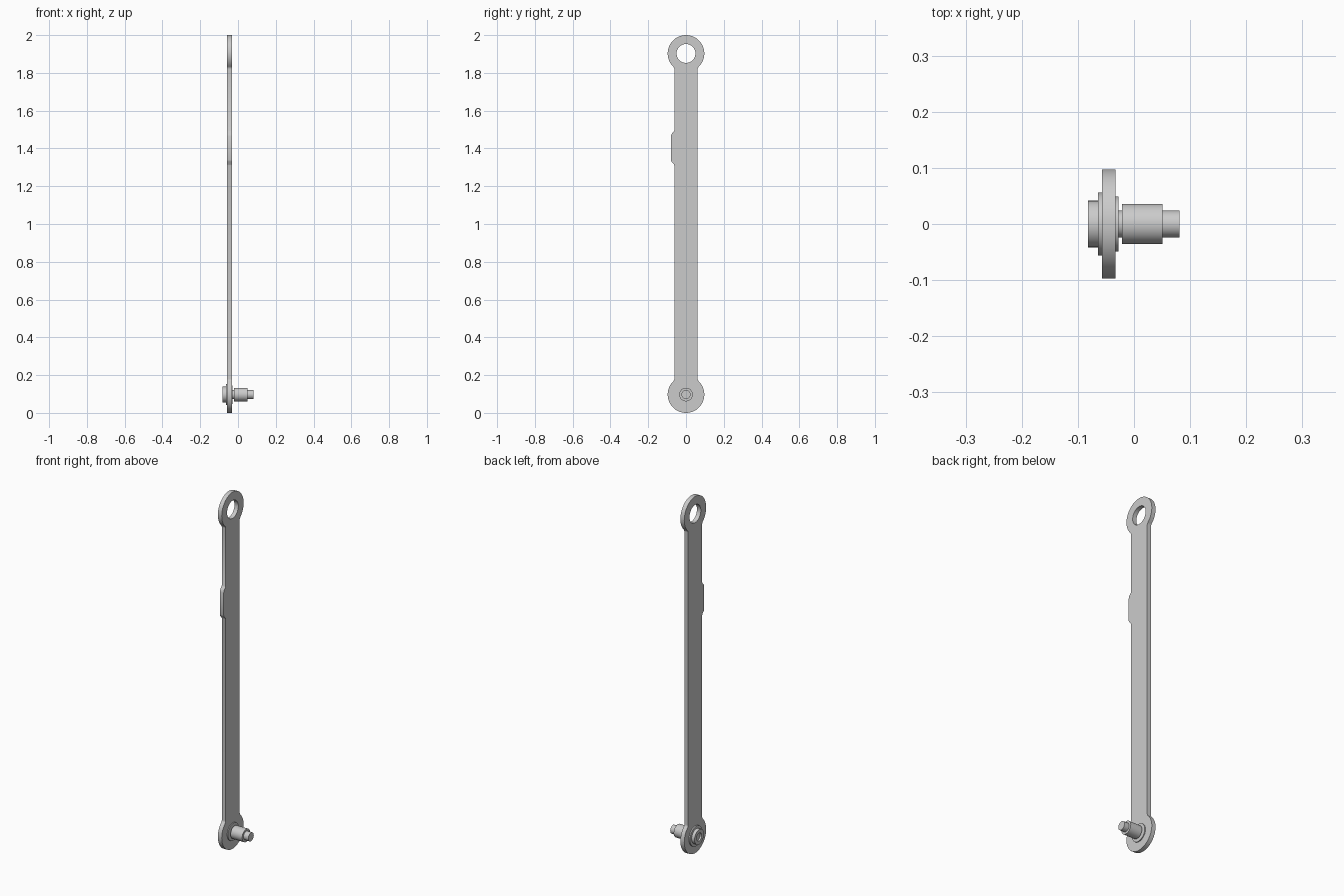
import bpy, bmesh
from math import sin, cos, pi, sqrt, atan2, radians

if "Cube" in bpy.data.objects:
    bpy.data.objects.remove(bpy.data.objects["Cube"])

R, HALF_W, FILLET = 0.097, 0.062, 0.02     # eye radius, bar half width, neck fillet
Z0, Z1 = R, 2 - R                          # eye centres
X_MID, HALF_T = -0.045, 0.012              # plate position and half thickness


def arc(cx, cy, r, a0, a1, n):
    return [(cx + r * cos(a0 + (a1 - a0) * i / n),
             cy + r * sin(a0 + (a1 - a0) * i / n)) for i in range(n + 1)]


def finish(obj):
    bpy.ops.object.select_all(action='DESELECT')
    obj.select_set(True)
    bpy.context.view_layer.objects.active = obj
    bpy.ops.object.convert(target='MESH')
    bpy.ops.object.shade_smooth_by_angle(angle=radians(30))


def plate(name, loops):
    cu = bpy.data.curves.new(name, 'CURVE')
    cu.dimensions, cu.fill_mode, cu.extrude = '2D', 'BOTH', HALF_T
    for pts in loops:
        sp = cu.splines.new('POLY')
        sp.points.add(len(pts) - 1)
        for p, (a, b) in zip(sp.points, pts):
            p.co = (a, b, 0, 1)
        sp.use_cyclic_u = True
    obj = bpy.data.objects.new(name, cu)
    bpy.context.collection.objects.link(obj)
    obj.location.x = X_MID
    obj.rotation_euler = (pi / 2, 0, pi / 2)
    finish(obj)


def lathe(name, profile, n=48):
    # Profile of (x, radius) points turned around the x axis
    bm = bmesh.new()
    rings = []
    for x, r in profile:
        rings.append([bm.verts.new((x, r * cos(2 * pi * i / n), Z0 + r * sin(2 * pi * i / n)))
                      for i in range(n)])
    for a, b in zip(rings, rings[1:]):
        for i in range(n):
            j = (i + 1) % n
            bm.faces.new((a[i], a[j], b[j], b[i]))
    bm.faces.new(rings[0])
    bm.faces.new(rings[-1])
    bmesh.ops.recalc_face_normals(bm, faces=bm.faces)
    me = bpy.data.meshes.new(name)
    bm.to_mesh(me)
    bm.free()
    obj = bpy.data.objects.new(name, me)
    bpy.context.collection.objects.link(obj)
    finish(obj)


# Link plate: two round eyes, filleted necks, straight bar and a side tab
fx = HALF_W + FILLET
dz = sqrt((R + FILLET) ** 2 - fx ** 2)
t = atan2(dz, fx)
outline = (arc(0, Z0, R, pi - t, 2 * pi + t, 48)
           + arc(fx, Z0 + dz, FILLET, pi + t, pi, 6)
           + arc(fx, Z1 - dz, FILLET, pi, pi - t, 6)[:-1]
           + arc(0, Z1, R, -t, pi + t, 48)
           + arc(-fx, Z1 - dz, FILLET, t, 0, 6)[1:]
           + [(-HALF_W, 1.495), (-0.066, 1.488), (-0.076, 1.477), (-0.08, 1.465),
              (-0.08, 1.34), (-0.077, 1.33), (-0.064, 1.316), (-HALF_W, 1.31)]
           + arc(-fx, Z0 + dz, FILLET, 0, -t, 6)[:-1])
outline.pop(49)  # shared point between lower eye and fillet
outline.pop(0) if outline[0] == outline[-1] else None
plate("link_plate", [outline, arc(0, Z1, 0.05, 0, 2 * pi, 48)[:-1]])

# Stepped pivot pin with socketed head
lathe("pivot_pin", [(-0.072, 0.022), (-0.082, 0.022), (-0.082, 0.0415), (-0.064, 0.0415),
                    (-0.064, 0.03), (-0.026, 0.024), (-0.021, 0.024), (-0.021, 0.036),
                    (0.051, 0.036), (0.051, 0.024), (0.081, 0.024)])

# Washers on both plate faces
for name, x0, x1, r in (("outer_washer", -0.064, -0.056, 0.056),
                        ("inner_washer", -0.034, -0.028, 0.049)):
    lathe(name, [(x0, r), (x1, r)])
